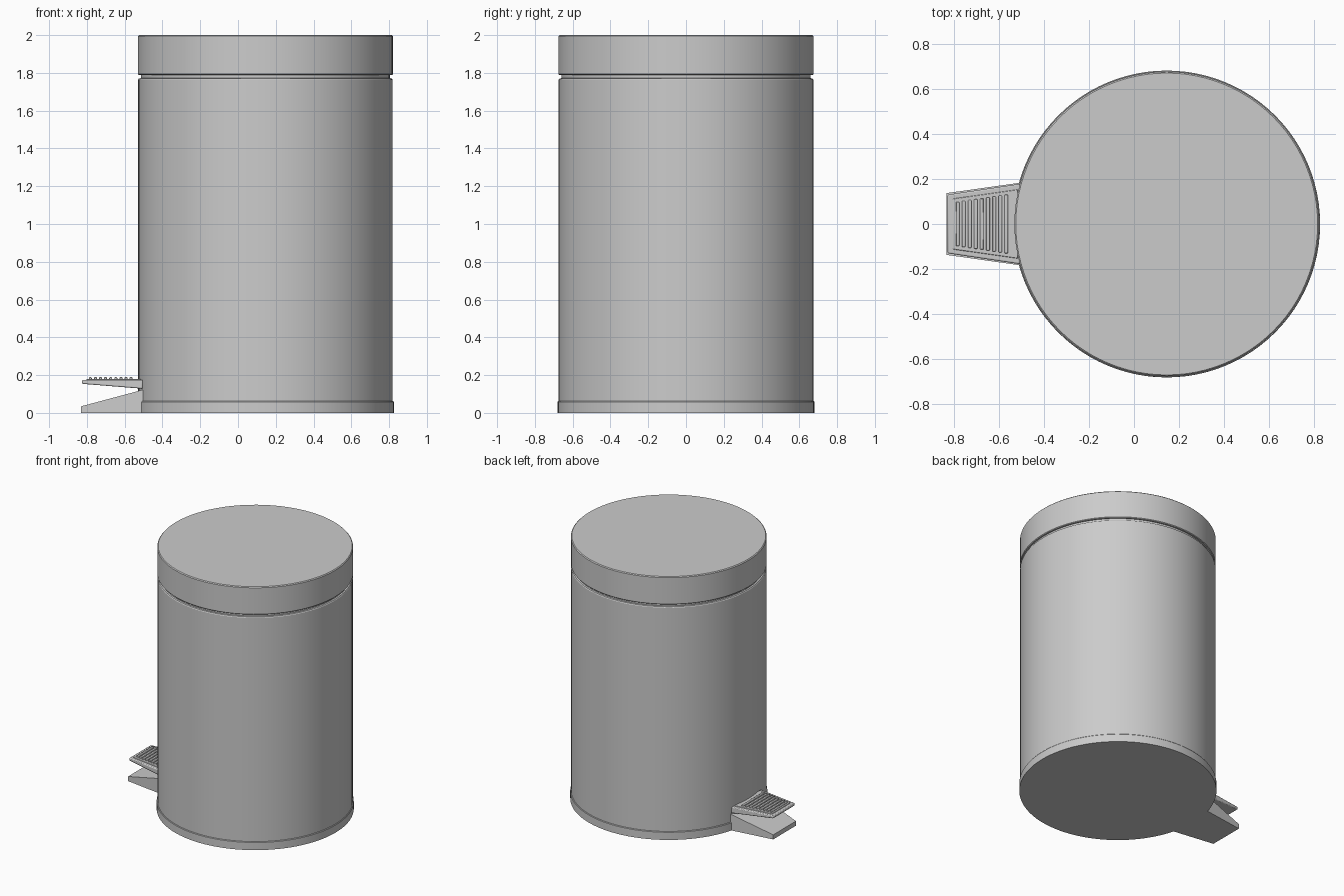
import bpy, bmesh, math

if "Cube" in bpy.data.objects:
    bpy.data.objects.remove(bpy.data.objects["Cube"])

CX = 0.145      # axis of the round bin
SEGMENTS = 96


def finish(name, bm, bevel=0.0):
    bmesh.ops.remove_doubles(bm, verts=bm.verts, dist=1e-5)
    bmesh.ops.recalc_face_normals(bm, faces=bm.faces)
    mesh = bpy.data.meshes.new(name)
    bm.to_mesh(mesh)
    bm.free()
    obj = bpy.data.objects.new(name, mesh)
    bpy.context.collection.objects.link(obj)
    if bevel:
        mod = obj.modifiers.new("Bevel", 'BEVEL')
        mod.width, mod.segments = bevel, 2
    bpy.ops.object.select_all(action='DESELECT')
    bpy.context.view_layer.objects.active = obj
    obj.select_set(True)
    bpy.ops.object.shade_smooth_by_angle(angle=math.radians(30))
    return obj


def lathe(name, profile):
    """Stack (radius, z) rings and cap both ends."""
    bm = bmesh.new()
    rings = []
    for r, z in profile:
        rings.append([bm.verts.new((CX + r * math.cos(2 * math.pi * i / SEGMENTS),
                                    r * math.sin(2 * math.pi * i / SEGMENTS), z))
                      for i in range(SEGMENTS)])
    for a, b in zip(rings, rings[1:]):
        for i in range(SEGMENTS):
            j = (i + 1) % SEGMENTS
            bm.faces.new((a[i], a[j], b[j], b[i]))
    bm.faces.new(rings[0])
    bm.faces.new(rings[-1])
    return finish(name, bm)


def tapered_slab(name, outer, inner, bevel=0.0):
    """Each end is (x, half width, bottom z, top z)."""
    bm = bmesh.new()
    a, b = [[bm.verts.new((x, y, z)) for y, z in
             ((-w, z0), (w, z0), (w, z1), (-w, z1))]
            for x, w, z0, z1 in (outer, inner)]
    bm.faces.new(a)
    bm.faces.new(b)
    for i in range(4):
        j = (i + 1) % 4
        bm.faces.new((a[i], a[j], b[j], b[i]))
    return finish(name, bm, bevel)


# Base ring, body with recessed neck, and lid
lathe("base_ring", [(0.68, 0), (0.68, 0.058), (0.677, 0.062), (0.66, 0.062)])
lathe("body", [(0.66, 0.05), (0.674, 0.055), (0.674, 1.764), (0.67, 1.77),
               (0.659, 1.772), (0.659, 1.80)])
lathe("lid", [(0.655, 1.788), (0.67, 1.788), (0.675, 1.793),
              (0.675, 1.994), (0.669, 2.0)])

# Sloped foot below the pedal
tapered_slab("foot", (-0.83, 0.137, 0, 0.035), (-0.49, 0.185, 0, 0.126))

# Pedal plate with raised pad
tapered_slab("pedal", (-0.826, 0.13, 0.154, 0.175), (-0.505, 0.178, 0.128, 0.175), 0.006)
tapered_slab("pedal_pad", (-0.803, 0.112, 0.165, 0.180), (-0.515, 0.153, 0.165, 0.180), 0.003)

# Grip ridges across the pad
RIDGES = 9
for i in range(RIDGES):
    x = -0.782 + i * 0.027
    w = 0.098 + i * 0.004
    tapered_slab(f"grip_ridge_{i + 1}", (x - 0.008, w, 0.176, 0.189),
                 (x + 0.008, w, 0.176, 0.189), 0.004)
